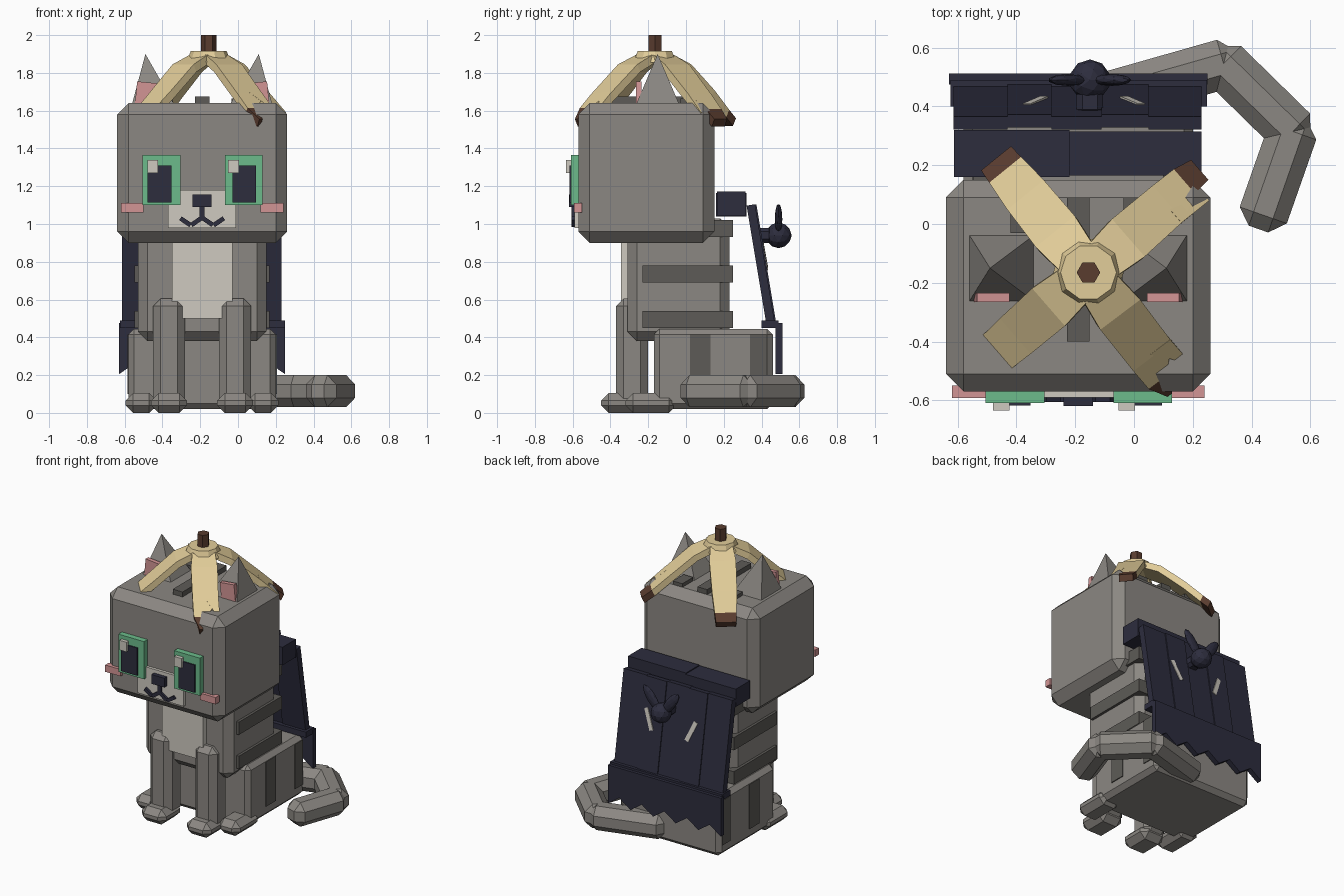
import bpy, bmesh, math
from mathutils import Matrix, Vector, Euler

if "Cube" in bpy.data.objects:
    bpy.data.objects.remove(bpy.data.objects["Cube"])

CX = -0.19  # centre line of the animal (the tail sticks out to one side)


def mat(name, r, g, b):
    m = bpy.data.materials.new(name)
    m.diffuse_color = (r, g, b, 1)
    m.use_nodes = True
    m.node_tree.nodes["Principled BSDF"].inputs["Base Color"].default_value = m.diffuse_color
    return m


FUR = mat("grey fur", 0.26, 0.245, 0.225)
DARK = mat("dark fur", 0.11, 0.105, 0.095)
CREAM = mat("cream", 0.62, 0.59, 0.53)
NAVY = mat("navy", 0.026, 0.026, 0.048)
GREEN = mat("green", 0.15, 0.50, 0.26)
PINK = mat("pink", 0.65, 0.30, 0.30)
PEEL = mat("pale yellow", 0.76, 0.61, 0.32)
BROWN = mat("brown", 0.10, 0.045, 0.028)


def finish(name, bm, *mats):
    bmesh.ops.recalc_face_normals(bm, faces=bm.faces)
    me = bpy.data.meshes.new(name)
    bm.to_mesh(me)
    bm.free()
    for m in mats:
        me.materials.append(m)
    ob = bpy.data.objects.new(name, me)
    bpy.context.collection.objects.link(ob)
    return ob


def solid(name, c, s, m, bevel=0.0, rot=(0, 0, 0)):
    bm = bmesh.new()
    bmesh.ops.create_cube(bm, size=1)
    bmesh.ops.scale(bm, vec=s, verts=bm.verts)
    if bevel:
        bmesh.ops.bevel(bm, geom=bm.edges[:], offset=bevel, segments=1, affect='EDGES')
    bmesh.ops.transform(bm, verts=bm.verts,
                        matrix=Matrix.Translation(c) @ Euler(rot).to_matrix().to_4x4())
    return finish(name, bm, m)


def box(name, x, y, z, m, bevel=0.0):
    """Box from its (min, max) ranges."""
    r = (x, y, z)
    return solid(name, [(a + b) / 2 for a, b in r], [b - a for a, b in r], m, bevel)


def prism(name, c, r1, r2, h, n, m):
    bm = bmesh.new()
    bmesh.ops.create_cone(bm, cap_ends=True, segments=n, radius1=r1, radius2=r2, depth=h,
                          matrix=Matrix.Translation(c) @ Matrix.Rotation(math.pi / 2, 4, 'Z'))
    return finish(name, bm, m)


def ball(name, c, s, m, tilt=0):
    bm = bmesh.new()
    bmesh.ops.create_icosphere(bm, subdivisions=2, radius=1, matrix=Matrix.Translation(c)
                               @ Matrix.Rotation(tilt, 4, 'Y') @ Matrix.Diagonal((*s, 1)))
    return finish(name, bm, m)


def sym(s, a, b):
    """x range at distances a..b from the centre line, on side s."""
    return tuple(sorted((CX + s * a, CX + s * b)))


# body, chest and haunches
box("torso", (-0.53, 0.15), (-0.31, 0.23), (0.38, 1.03), FUR, 0.05)
box("chest_patch", (-0.35, -0.03), (-0.345, -0.28), (0.5, 0.95), CREAM)
for z in (0.45, 0.69, 0.93):
    box("torso_stripe", (-0.548, 0.168), (-0.23, 0.25), (z, z + 0.09), DARK)
box("haunches", (-0.58, 0.20), (-0.17, 0.46), (0.02, 0.445), FUR, 0.03)
for y0, y1 in ((0.02, 0.13), (0.34, 0.43)):
    box("haunch_stripe", (-0.586, 0.206), (y0, y1), (0.1, 0.415), DARK)

# legs and paws
for s in (-1, 1):
    box("front_leg", sym(s, 0.09, 0.26), (-0.37, -0.2), (0.03, 0.605), FUR, 0.04)
    box("front_paw", sym(s, 0.08, 0.27), (-0.45, -0.22), (0, 0.105), FUR, 0.04)
    box("hind_paw", sym(s, 0.24, 0.405), (-0.32, -0.05), (0, 0.105), FUR, 0.04)

# tail: chamfered segments curling forward
path = [(-0.1, 0.43), (0.305, 0.545), (0.54, 0.315), (0.44, 0.03)]
for a, b in zip(path, path[1:]):
    a, b = Vector((*a, 0.115)), Vector((*b, 0.115))
    d = b - a
    solid("tail_segment", (a + b) / 2, (d.length + 0.1, 0.17, 0.17), FUR, 0.05,
          (0, 0, math.atan2(d.y, d.x)))

# head with stripes on top
box("head", (-0.64, 0.26), (-0.57, 0.15), (0.9, 1.64), FUR, 0.06)
box("head_stripe", (-0.228, -0.152), (-0.40, 0.09), (1.6, 1.675), DARK)
for s in (-1, 1):
    box("head_side_stripe", sym(s, 0.155, 0.23), (-0.03, 0.09), (1.6, 1.665), DARK)

# ears: leaning pyramids with a pink inner plate
for s in (-1, 1):
    bm = bmesh.new()
    base = [bm.verts.new((CX + s * x, y, 1.62)) for x, y in
            ((0.14, -0.27), (0.375, -0.27), (0.375, -0.03), (0.14, -0.03))]
    tip = bm.verts.new((CX + s * 0.3, -0.15, 1.9))
    bm.faces.new(base)
    for i in range(4):
        bm.faces.new((base[i], base[(i + 1) % 4], tip))
    finish("ear", bm, FUR)
    solid("inner_ear", (CX + s * 0.295, -0.25, 1.69), (0.11, 0.03, 0.12), PINK, 0,
          (0, s * -0.1, 0))

# face
for x, px, hx in ((-0.505, -0.478, -0.48), (-0.07, -0.03, -0.052)):
    box("eye", (x, x + 0.2), (-0.61, -0.56), (1.1, 1.365), GREEN)
    box("pupil", (px, px + 0.125), (-0.618, -0.60), (1.115, 1.31), NAVY)
    box("eye_glint", (hx, hx + 0.056), (-0.635, -0.60), (1.27, 1.338), CREAM)
box("muzzle", (-0.37, -0.01), (-0.59, -0.55), (0.98, 1.18), CREAM)
box("nose", (-0.24, -0.14), (-0.62, -0.58), (1.09, 1.155), NAVY)
box("mouth_stem", (-0.203, -0.177), (-0.605, -0.58), (1.02, 1.1), NAVY)
for s in (-1, 1):
    solid("mouth_inner", (CX + s * 0.03, -0.597, 1.013), (0.065, 0.018, 0.024), NAVY, 0,
          (0, s * 0.6, 0))
    solid("mouth_outer", (CX + s * 0.088, -0.597, 1.012), (0.065, 0.018, 0.024), NAVY, 0,
          (0, s * -0.6, 0))
    box("cheek", sym(s, 0.31, 0.43), (-0.592, -0.55), (1.062, 1.11), PINK)

# cape: collar, slanted strips, ledge and ragged hem
box("cape_collar_left", (-0.612, -0.22), (0.16, 0.32), (1.04, 1.165), NAVY)
box("cape_collar_right", (-0.22, 0.23), (0.165, 0.315), (1.045, 1.172), NAVY)
lean = math.atan2(0.10, 0.6)
xs = (-0.615, -0.43, -0.28, -0.11, 0.05, 0.23)
for i, (x0, x1) in enumerate(zip(xs, xs[1:])):
    solid("cape_strip", ((x0 + x1) / 2, 0.395 + 0.007 * (i % 2), 0.79),
          (x1 - x0, 0.045, 0.63), NAVY, 0, (lean, 0, 0))
box("cape_ledge", (-0.625, 0.248), (0.40, 0.49), (0.45, 0.49), NAVY)
bm = bmesh.new()
n = 10
pts = [(0.25, 0.475), (-0.63, 0.475)]
pts += [(-0.63 + 0.088 * i, 0.205 if i % 2 == 0 else 0.265) for i in range(n + 1)]
hem = bm.faces.new([bm.verts.new((x, 0.475, z)) for x, z in pts])
new = bmesh.ops.extrude_face_region(bm, geom=[hem])["geom"]
bmesh.ops.translate(bm, vec=(0, 0.037, 0), verts=[v for v in new if isinstance(v, bmesh.types.BMVert)])
finish("cape_hem", bm, NAVY)

# cape ornament with two long ears, and pale slashes
box("ornament_neck", (-0.195, -0.105), (0.37, 0.46), (0.9, 0.98), NAVY, 0.02)
ball("ornament_ball", (-0.15, 0.49, 0.94), (0.07, 0.07, 0.068), NAVY)
for s in (-1, 1):
    ball("ornament_ear", (-0.15 + s * 0.075, 0.49, 1.025), (0.036, 0.02, 0.1), NAVY, s * 0.65)
    solid("cape_slash", (-0.17 + s * 0.165, 0.417, 0.83), (0.03, 0.012, 0.15), CREAM, 0,
          (lean, s * 0.4, 0))

# peel hat: stem, crown and four hanging strips with browned ends
HX, HY = -0.155, -0.165
prism("hat_stem", (HX, HY, 1.94), 0.04, 0.04, 0.12, 6, BROWN)
prism("hat_crown", (HX, HY, 1.885), 0.12, 0.095, 0.06, 10, PEEL)


def strip(angle, profile, brown):
    """Profile points: distance out, height, lateral min, lateral max."""
    a = math.radians(angle)
    bm = bmesh.new()
    rings = []
    for r, z, lo, hi in profile:
        rings.append([bm.verts.new((HX + q * math.cos(a) - l * math.sin(a),
                                    HY + q * math.sin(a) + l * math.cos(a), z - h))
                      for l, h, q in ((lo, 0, r), (hi, 0, r), (hi, 0.04, r - 0.02),
                                      (lo, 0.04, r - 0.02))])
    bm.faces.new(rings[0])
    for k, (p, q) in enumerate(zip(rings, rings[1:])):
        for i in range(4):
            f = bm.faces.new((p[i], p[(i + 1) % 4], q[(i + 1) % 4], q[i]))
            f.material_index = int(brown and k == len(rings) - 2)
    f = bm.faces.new(rings[-1])
    f.material_index = int(brown)
    finish("hat_peel_strip", bm, PEEL, BROWN)


top = [(0.05, 1.905, -0.07, 0.07), (0.18, 1.845, -0.085, 0.085)]
strip(221, top + [(0.33, 1.71, -0.08, 0.08), (0.41, 1.64, -0.075, 0.075)], False)
strip(129, top + [(0.34, 1.71, -0.08, 0.08), (0.45, 1.605, -0.07, 0.07),
                  (0.50, 1.56, -0.065, 0.065)], True)
strip(41, top + [(0.36, 1.69, -0.08, 0.08), (0.45, 1.61, -0.035, 0.075),
                 (0.515, 1.555, -0.03, 0.06)], True)
strip(41, [(0.35, 1.70, -0.08, -0.02), (0.47, 1.59, -0.085, -0.06)], False)
strip(307, top + [(0.36, 1.69, -0.08, 0.085), (0.44, 1.615, -0.075, 0.0),
                  (0.50, 1.555, -0.04, -0.02)], True)
strip(307, [(0.35, 1.70, 0.0, 0.085), (0.42, 1.635, 0.06, 0.09)], False)
